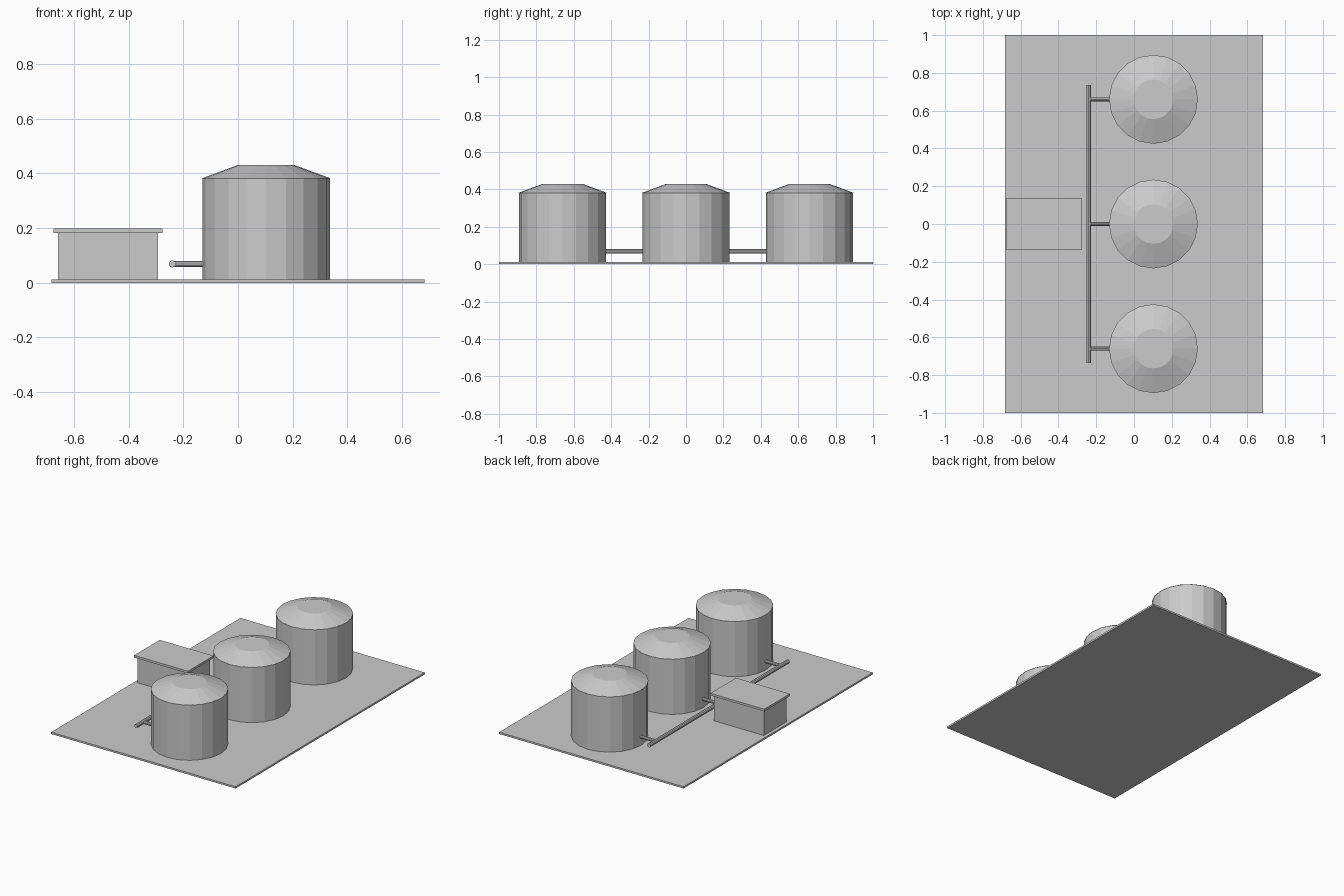
import bpy, bmesh, math
from mathutils import Vector

if "Cube" in bpy.data.objects:
    bpy.data.objects.remove(bpy.data.objects["Cube"])

SIDES = 20
TANK_X, TANK_R = 0.103, 0.235
TANK_YS = (-0.66, 0.0, 0.66)
PAD_TOP = 0.012
PIPE_X, PIPE_Z = -0.24, 0.069


def box(name, x0, x1, y0, y1, z0, z1):
    bpy.ops.mesh.primitive_cube_add(size=1, location=((x0 + x1) / 2, (y0 + y1) / 2, (z0 + z1) / 2))
    ob = bpy.context.object
    ob.name = name
    ob.scale = (x1 - x0, y1 - y0, z1 - z0)
    return ob


def tube(name, a, b, radius, sides=10):
    a, b = Vector(a), Vector(b)
    bpy.ops.mesh.primitive_cylinder_add(vertices=sides, radius=radius, depth=(b - a).length,
                                        location=(a + b) / 2)
    ob = bpy.context.object
    ob.name = name
    ob.rotation_euler = (b - a).to_track_quat('Z', 'Y').to_euler()
    return ob


def frustum(name, r0, r1, z0, z1, x, y):
    bpy.ops.mesh.primitive_cone_add(vertices=SIDES, radius1=r0, radius2=r1, depth=z1 - z0,
                                    location=(x, y, (z0 + z1) / 2))
    bpy.context.object.name = name


# Ground pad
box("ground_pad", -0.682, 0.682, -1, 1, 0, PAD_TOP)

# Three storage tanks, each with a low conical roof and a feed pipe
for i, y in enumerate(TANK_YS, 1):
    frustum(f"tank_wall_{i}", TANK_R - 0.002, TANK_R - 0.002, PAD_TOP, 0.383, TANK_X, y)
    frustum(f"tank_roof_{i}", TANK_R, 0.105, 0.382, 0.43, TANK_X, y)
    tube(f"branch_pipe_{i}", (PIPE_X, y, PIPE_Z), (TANK_X - TANK_R + 0.02, y, PIPE_Z), 0.011)

# Manifold pipe running past all tanks
tube("manifold_pipe", (PIPE_X, -0.735, PIPE_Z), (PIPE_X, 0.735, PIPE_Z), 0.013)

# Pump house with overhanging flat roof
box("pump_house_walls", -0.659, -0.292, -0.119, 0.119, PAD_TOP, 0.183)
box("pump_house_roof", -0.674, -0.276, -0.135, 0.135, 0.183, 0.198)
